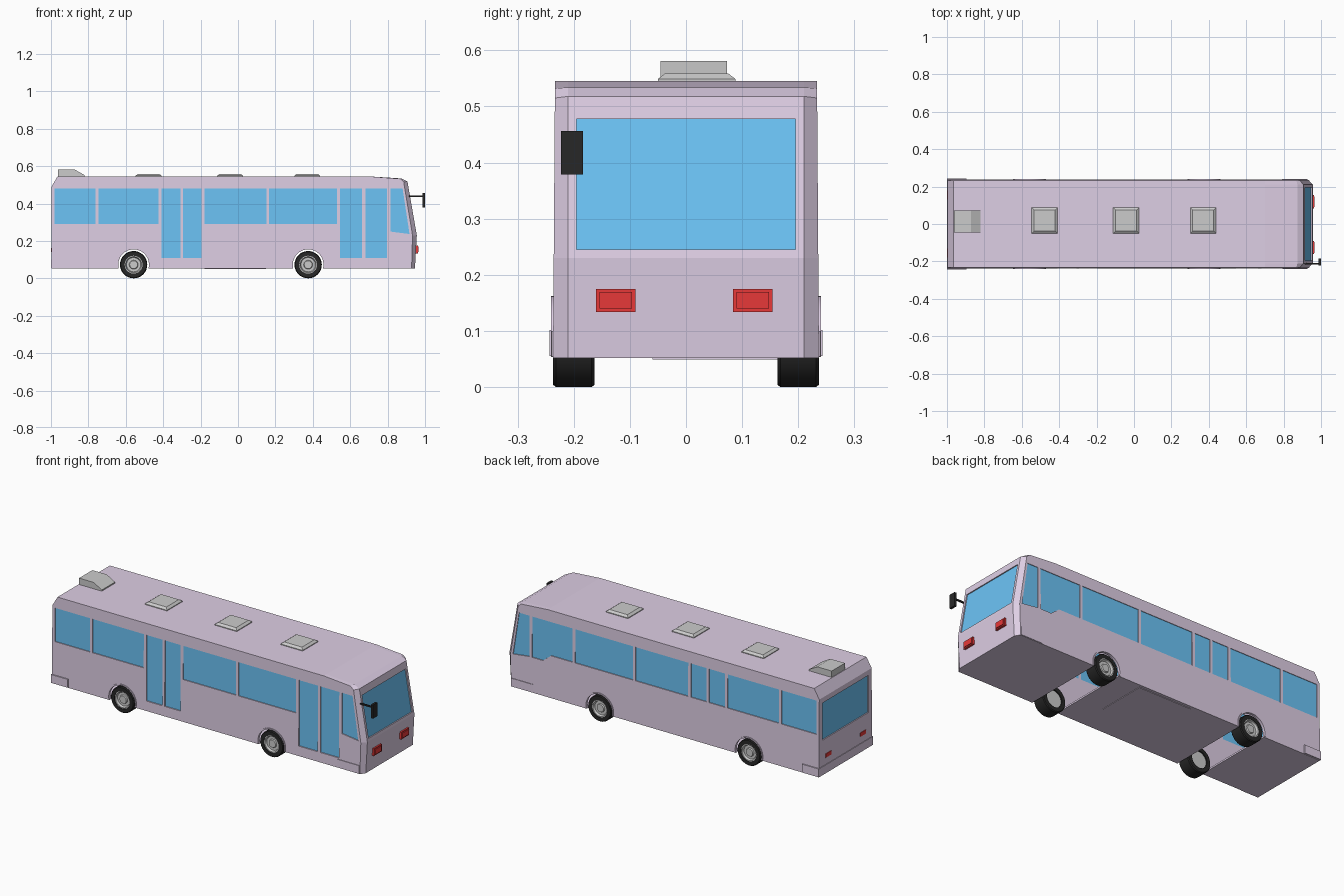
import bpy, bmesh, math

if "Cube" in bpy.data.objects:
    bpy.data.objects.remove(bpy.data.objects["Cube"])

def material(name, rgb):
    m = bpy.data.materials.new(name)
    m.diffuse_color = (*rgb, 1)
    m.use_nodes = True
    m.node_tree.nodes["Principled BSDF"].inputs["Base Color"].default_value = m.diffuse_color
    return m

PAINT = material("lavender_paint", (0.73, 0.62, 0.78))
GLASS = material("blue_glass", (0.15, 0.55, 0.92))
RED = material("red_lens", (0.8, 0.04, 0.04))
BLACK = material("black_rubber", (0.02, 0.02, 0.02))

def finish(bm, name, mat=None):
    bmesh.ops.recalc_face_normals(bm, faces=bm.faces)
    me = bpy.data.meshes.new(name)
    bm.to_mesh(me)
    bm.free()
    ob = bpy.data.objects.new(name, me)
    bpy.context.collection.objects.link(ob)
    if mat:
        me.materials.append(mat)
    return ob

def add_loft(bm, rings, cap=True):
    """Skin between rings of equal point count."""
    rows = [[bm.verts.new(p) for p in r] for r in rings]
    n = len(rows[0])
    for a, b in zip(rows, rows[1:]):
        for i in range(n):
            bm.faces.new((a[i], a[(i + 1) % n], b[(i + 1) % n], b[i]))
    if cap:
        bm.faces.new(rows[0])
        bm.faces.new(rows[-1])
    return rows

def add_prism(bm, pts, y0, y1):
    add_loft(bm, [[(x, y, z) for x, z in pts] for y in (y0, y1)])

def prism(name, pts, y0, y1, mat=None):
    bm = bmesh.new()
    add_prism(bm, pts, y0, y1)
    return finish(bm, name, mat)

def rect(x0, x1, z0, z1):
    return [(x0, z0), (x1, z0), (x1, z1), (x0, z1)]

def circle(cx, cz, r, n=32):
    return [(cx + r * math.cos(2 * math.pi * i / n), cz + r * math.sin(2 * math.pi * i / n)) for i in range(n)]

def cut(ob, cutter):
    mod = ob.modifiers.new("cut", 'BOOLEAN')
    mod.operation, mod.solver, mod.object = 'DIFFERENCE', 'EXACT', cutter
    bpy.context.view_layer.objects.active = ob
    bpy.ops.object.modifier_apply(modifier=mod.name)
    bpy.data.objects.remove(cutter)

# Body shell: side profiles lofted across the width, front corners chamfered
MID = [(-.997, .052), (.946, .052), (.956, .23), (.906, .518), (.874, .534), (.70, .545), (-.965, .545), (-.997, .49)]
SIDE = [(-.997, .052), (.928, .052), (.933, .23), (.886, .515), (.868, .532), (.70, .545), (-.965, .545), (-.997, .49)]

def body_shape(name, sx=1, sy=1, sz=1):
    def ring(prof, y, lean):
        return [(x * sx, math.copysign(abs(y) - lean * (z - .05), y) * sy, .298 + (z - .298) * sz) for x, z in prof]
    bm = bmesh.new()
    add_loft(bm, [ring(SIDE, -.237, .007), ring(MID, -.21, 0), ring(MID, .21, 0), ring(SIDE, .237, .007)])
    return finish(bm, name, PAINT)

body = body_shape("bus_body")
cut(body, body_shape("inner_cutter", .986, .955, .955))

# Window outlines for each side
TOP = .48
rear_win = [rect(-.98, -.762, .29, TOP), rect(-.745, -.425, .29, TOP)]
mid_win = [rect(-.178, .152, .29, TOP), rect(.167, .528, .29, TOP)]
cab_win = [(.815, .25), (.917, .237), (.88, TOP), (.815, TOP)]
door_x = [(-.408, -.308), (-.293, -.195)]
door_side = rear_win + mid_win + [cab_win]
door_side += [rect(a, b, .108, TOP) for a, b in door_x + [(.545, .664), (.681, .797)]]
driver_side = rear_win + mid_win + [cab_win] + [rect(a, b, .29, TOP) for a, b in door_x]
driver_side += [[(.545, .29), (.68, .29), (.73, .25), (.797, .25), (.797, TOP), (.545, TOP)]]

def screen_x(z):
    return .956 - .1736 * (z - .23)

def screen(back, front):
    lo, hi = .245, .478
    return [(screen_x(lo) + back, lo), (screen_x(lo) + front, lo), (screen_x(hi) + front, hi), (screen_x(hi) + back, hi)]

# Openings and wheel arches cut in one go
WHEELS = (-.558, .375)
WZ = .073
bm = bmesh.new()
for s, wins in ((-1, door_side), (1, driver_side)):
    for w in wins:
        add_prism(bm, w, s * .215, s * .3)
add_prism(bm, screen(-.03, .05), -.195, .195)
add_prism(bm, rect(-1.05, -.975, .25, .46), -.205, .205)
for wx in WHEELS:
    add_prism(bm, circle(wx, WZ, .083), -.3, .3)
cut(body, finish(bm, "opening_cutter"))

# Glass panes
for s, wins, label in ((-1, door_side, "right"), (1, driver_side, "left")):
    bm = bmesh.new()
    for w in wins:
        add_prism(bm, w, s * .2265, s * .2305)
    finish(bm, label + "_windows", GLASS)
prism("windscreen", screen(-.010, -.006), -.195, .195, GLASS)
prism("rear_window", rect(-.991, -.987, .25, .46), -.205, .205, GLASS)

# Bumper corners and floor hatch
prism("rear_bumper", rect(-1, -.895, .055, .102), -.243, .243, PAINT)
for s in (-1, 1):
    prism("front_skirt", rect(.79, .926, .054, .10), s * .23, s * .24, PAINT)
prism("floor_hatch", rect(-.18, .15, .049, .056), -.06, .22, PAINT)

# Lamps
for y in (-.125, .119):
    prism("front_lamp", rect(.94, .962, .134, .175), y - .035, y + .035, RED)
    prism("front_lens", rect(.95, .966, .14, .169), y - .029, y + .029, RED)
for y in (-.155, .155):
    prism("rear_lamp", rect(-1, -.99, .142, .163), y - .025, y + .025, RED)

# Roof hatches and rear roof unit
for x in (-.478, -.042, .37):
    bm = bmesh.new()
    add_loft(bm, [[(x + a * r, .019 + b * r, z) for a, b in ((-1, -1), (1, -1), (1, 1), (-1, 1))]
                  for r, z in ((.069, .54), (.069, .549), (.056, .559))])
    finish(bm, "roof_hatch")
prism("roof_unit", [(-.962, .54), (-.82, .54), (-.82, .552), (-.872, .581), (-.962, .581)], -.045, .073)

# Wheels: tyre, hub and arch lip as turned profiles
def turned(name, prof, wx, s, mat=None, a0=0.0, a1=2 * math.pi, n=32):
    full = a1 - a0 > 6.28
    bm = bmesh.new()
    angs = [a0 + (a1 - a0) * i / n for i in range(n + 1)]
    add_loft(bm, [[(wx + r * math.cos(a), s * y, WZ + r * math.sin(a)) for r, y in prof] for a in angs], not full)
    bmesh.ops.remove_doubles(bm, verts=bm.verts, dist=1e-5)
    ob = finish(bm, name, mat)
    bpy.ops.object.select_all(action='DESELECT')
    ob.select_set(True)
    bpy.context.view_layer.objects.active = ob
    bpy.ops.object.shade_smooth_by_angle(angle=math.radians(30))

TYRE = [(.048, .163), (.069, .163), (.073, .168), (.073, .232), (.069, .237), (.048, .237)]
HUB = [(0, .17), (.049, .17), (.049, .235), (.043, .235), (.038, .224), (.024, .224), (.021, .231), (0, .231)]
LIP = [(.082, .226), (.089, .226), (.089, .241), (.082, .241)]
for wx in WHEELS:
    for s in (-1, 1):
        turned("tyre", TYRE, wx, s, BLACK)
        turned("wheel_hub", HUB, wx, s)
        turned("arch_lip", LIP, wx, s, PAINT, -.22, math.pi + .22, 24)

# Door mirror on its arm
prism("mirror_arm", rect(.905, .99, .434, .442), -.216, -.208, BLACK)
prism("mirror_head", rect(.987, 1.0, .379, .456), -.223, -.184, BLACK)
